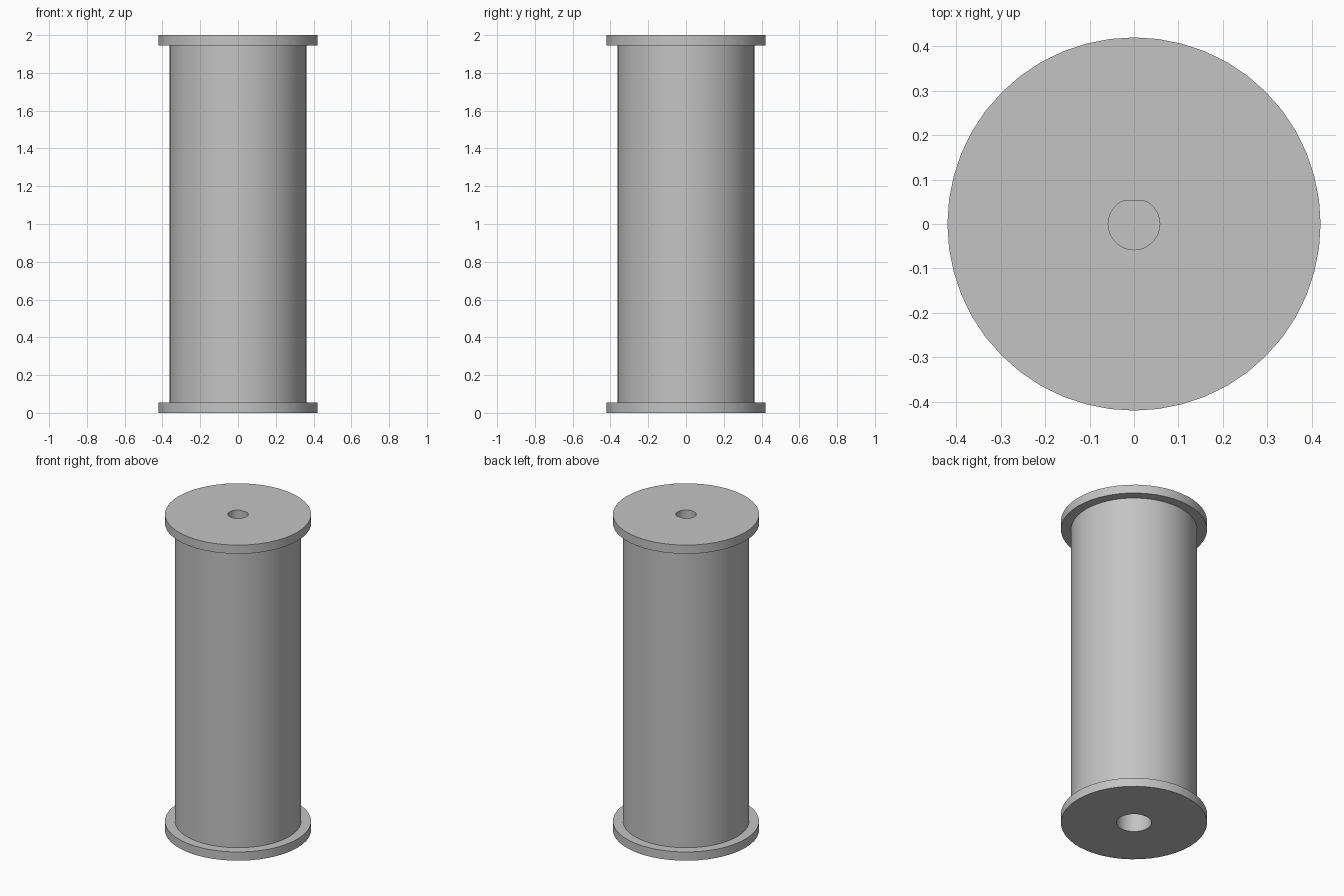
import bpy
import bmesh
from math import cos, sin, pi, radians

if "Cube" in bpy.data.objects:
    bpy.data.objects.remove(bpy.data.objects["Cube"], do_unlink=True)

SIDES = 48
HEIGHT = 2.0
FLANGE_R, FLANGE_H = 0.42, 0.055
BARREL_R = 0.362
SHAFT_R, SHAFT_FLAT, SHAFT_DEPTH = 0.058, 0.052, 0.3
BORE_R, BORE_DEPTH = 0.1, 0.3

# One grey plastic for the whole spool
grey = bpy.data.materials.new("grey plastic")
grey.use_nodes = True
grey.diffuse_color = (0.55, 0.55, 0.55, 1)
grey.node_tree.nodes["Principled BSDF"].inputs["Base Color"].default_value = (0.55, 0.55, 0.55, 1)


def ring(bm, radius, z, flat=None):
    """Ring of vertices; flat cuts the circle off at that y."""
    verts = []
    for i in range(SIDES):
        a = 2 * pi * i / SIDES
        y = radius * sin(a)
        if flat is not None:
            y = min(y, flat)
        verts.append(bm.verts.new((radius * cos(a), y, z)))
    return verts


def loft(name, sections):
    """Join the rings in order and close both ends."""
    bm = bmesh.new()
    rings = [ring(bm, *s) for s in sections]
    for a, b in zip(rings, rings[1:]):
        for i in range(SIDES):
            j = (i + 1) % SIDES
            bm.faces.new((a[i], a[j], b[j], b[i]))
    bm.faces.new(rings[0][::-1])
    bm.faces.new(rings[-1])
    bmesh.ops.recalc_face_normals(bm, faces=bm.faces)
    mesh = bpy.data.meshes.new(name)
    bm.to_mesh(mesh)
    bm.free()
    mesh.materials.append(grey)
    obj = bpy.data.objects.new(name, mesh)
    bpy.context.collection.objects.link(obj)
    return obj


# Bottom bore, lower flange, barrel, upper flange, D-shaped shaft socket
spool = loft("spool", [
    (BORE_R, BORE_DEPTH),
    (BORE_R, 0),
    (FLANGE_R, 0),
    (FLANGE_R, FLANGE_H),
    (BARREL_R, FLANGE_H),
    (BARREL_R, HEIGHT - FLANGE_H),
    (FLANGE_R, HEIGHT - FLANGE_H),
    (FLANGE_R, HEIGHT),
    (SHAFT_R, HEIGHT, SHAFT_FLAT),
    (SHAFT_R, HEIGHT - SHAFT_DEPTH, SHAFT_FLAT),
])

# Smooth round walls with crisp rims
bpy.ops.object.select_all(action="DESELECT")
spool.select_set(True)
bpy.context.view_layer.objects.active = spool
bpy.ops.object.shade_smooth_by_angle(angle=radians(20))
